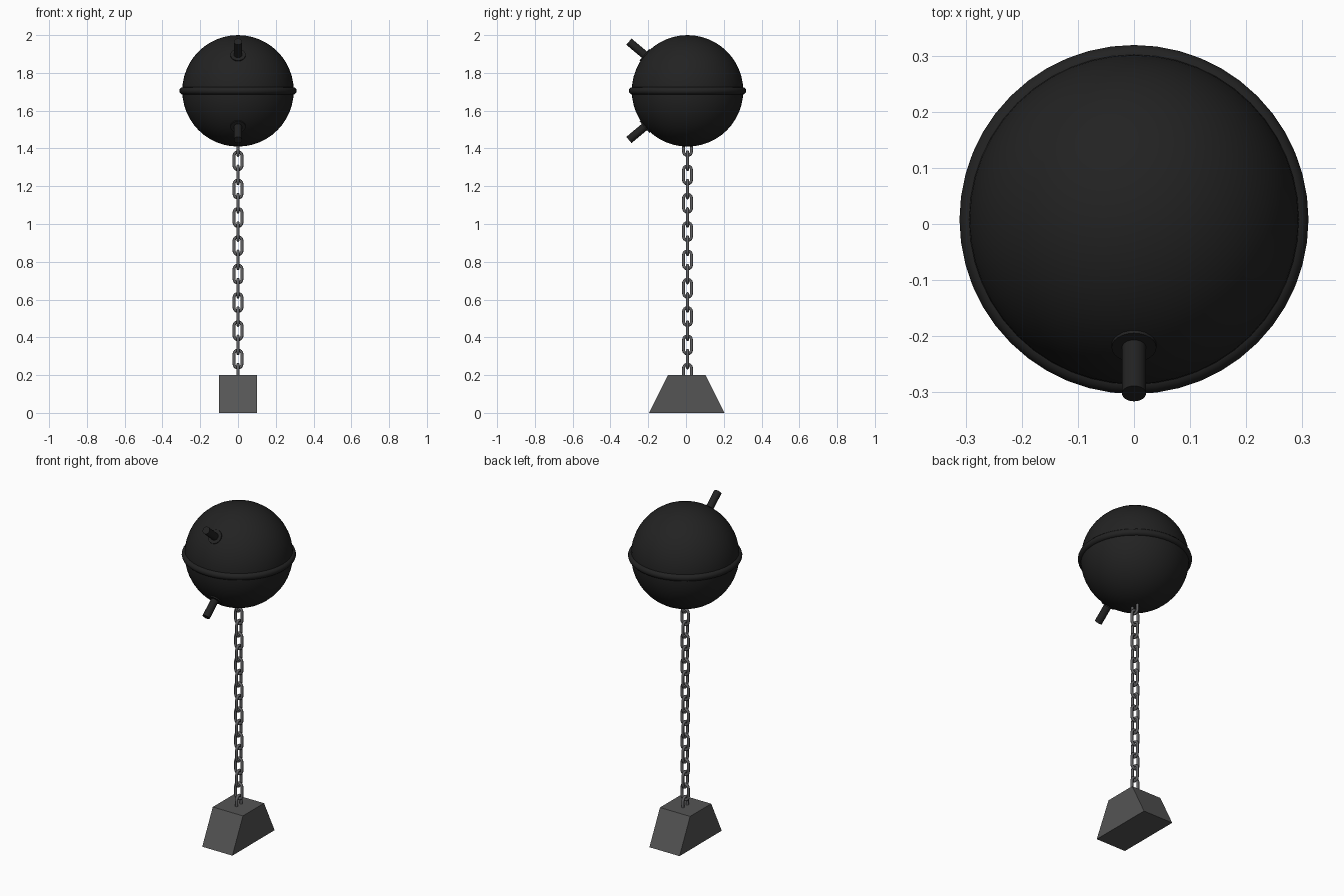
import bpy, bmesh, math
from mathutils import Matrix, Vector

if "Cube" in bpy.data.objects:
    bpy.data.objects.remove(bpy.data.objects["Cube"], do_unlink=True)

Y0 = 0.008                            # shared vertical axis of all parts
BALL = Vector((0, Y0, 1.705))
BALL_R = 0.295


def material(name, r, g, b):
    mat = bpy.data.materials.new(name)
    mat.use_nodes = True
    mat.diffuse_color = (r, g, b, 1)
    bsdf = mat.node_tree.nodes["Principled BSDF"]
    bsdf.inputs["Base Color"].default_value = (r, g, b, 1)
    bsdf.inputs["Roughness"].default_value = 0.7
    return mat


black = material("black iron", 0.016, 0.016, 0.016)
steel = material("chain steel", 0.12, 0.12, 0.125)
grey = material("dark grey weight", 0.09, 0.09, 0.09)


def finish(name, mat, smooth=True):
    obj = bpy.context.object
    obj.name = name
    obj.data.materials.append(mat)
    if smooth:
        bpy.ops.object.shade_smooth_by_angle(angle=math.radians(40))
    return obj


# Floating ball and the seam band round its middle
bpy.ops.mesh.primitive_uv_sphere_add(segments=48, ring_count=24, radius=BALL_R, location=BALL)
finish("ball", black)
bpy.ops.mesh.primitive_torus_add(major_radius=0.291, minor_radius=0.02, major_segments=48,
                                 minor_segments=12, location=BALL)
finish("seam_band", black)


# Radial cylinder standing on the ball, between two distances from its centre
def radial_cylinder(name, elevation, radius, start, end):
    direction = Vector((0, -math.cos(elevation), math.sin(elevation)))
    bpy.ops.mesh.primitive_cylinder_add(vertices=24, radius=radius, depth=end - start,
                                        location=BALL + direction * (start + end) / 2,
                                        rotation=direction.to_track_quat("Z", "Y").to_euler())
    finish(name, black)


# Two trigger horns with thin collars
for side, sign in (("upper", 1), ("lower", -1)):
    angle = sign * math.radians(40)
    radial_cylinder(side + "_horn", angle, 0.0215, 0.25, 0.405)
    radial_cylinder(side + "_horn_collar", angle, 0.04, 0.27, 0.298)


# One chain link: a ring of wire sections swept round a stadium path
def chain_link(name, z, turn, half_width=0.021, straight=0.026, wire=0.008, arc=8, sides=8):
    bm = bmesh.new()
    rings = []
    for end in (0, 1):
        for i in range(arc + 1):
            a = math.pi * (end + i / arc)
            out = Vector((math.cos(a), 0, math.sin(a)))
            centre = out * half_width + Vector((0, 0, straight * (1 - 2 * end)))
            ring = []
            for j in range(sides):
                t = math.tau * j / sides
                offset = out * math.cos(t) + Vector((0, math.sin(t), 0))
                ring.append(bm.verts.new(centre + offset * wire))
            rings.append(ring)
    for k, ring in enumerate(rings):
        after = rings[(k + 1) % len(rings)]
        for j in range(sides):
            n = (j + 1) % sides
            bm.faces.new((ring[j], ring[n], after[n], after[j]))
    bmesh.ops.recalc_face_normals(bm, faces=bm.faces)
    mesh = bpy.data.meshes.new(name)
    bm.to_mesh(mesh)
    bm.free()
    for poly in mesh.polygons:
        poly.use_smooth = True
    mesh.materials.append(steel)
    obj = bpy.data.objects.new(name, mesh)
    obj.matrix_world = Matrix.Translation((0, Y0, z)) @ Matrix.Rotation(turn, 4, "Z")
    bpy.context.collection.objects.link(obj)


# Chain: links alternate by a quarter turn from the weight to the ball
for k in range(17):
    chain_link(f"chain_link_{k + 1}", 0.21 + 0.075 * k, math.pi / 2 * ((k + 1) % 2))

# Anchor weight: a block whose top narrows front to back
bpy.ops.mesh.primitive_cube_add(size=0.2, location=(0, 0.004, 0.1))
weight = finish("anchor_weight", grey, smooth=False)
for v in weight.data.vertices:
    if v.co.z < 0:
        v.co.y *= 2
